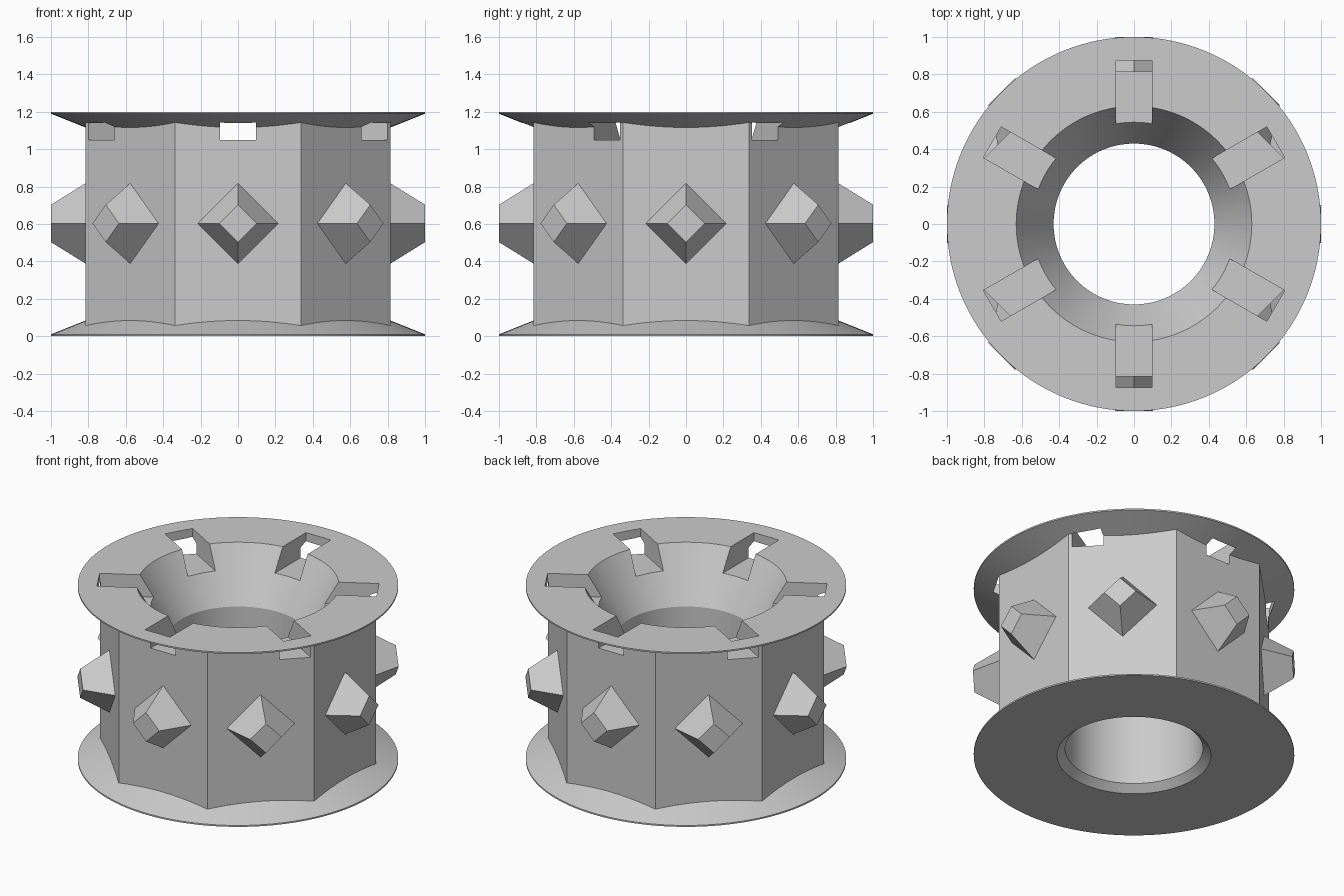
import bpy, bmesh, math
from mathutils import Matrix

cube = bpy.data.objects.get("Cube")
if cube:
    bpy.data.objects.remove(cube, do_unlink=True)

grey = bpy.data.materials.new("plain_grey")
grey.use_nodes = True
colour = (0.6, 0.6, 0.6, 1)
grey.diffuse_color = colour
grey.node_tree.nodes["Principled BSDF"].inputs["Base Color"].default_value = colour

HEIGHT = 1.2
APOTHEM = 0.815      # centre to each flat of the octagonal drum


def finish(name, bm):
    bmesh.ops.recalc_face_normals(bm, faces=bm.faces)
    mesh = bpy.data.meshes.new(name)
    bm.to_mesh(mesh)
    bm.free()
    mesh.materials.append(grey)
    obj = bpy.data.objects.new(name, mesh)
    bpy.context.collection.objects.link(obj)
    return obj


def lathe(name, profile, steps=128):
    bm = bmesh.new()
    verts = [bm.verts.new((r, 0, z)) for r, z in profile]
    edges = [bm.edges.new(pair) for pair in zip(verts, verts[1:])]
    bmesh.ops.spin(bm, geom=verts + edges, cent=(0, 0, 0), axis=(0, 0, 1),
                   angle=math.tau, steps=steps)
    bmesh.ops.remove_doubles(bm, verts=bm.verts, dist=1e-5)
    return finish(name, bm)


def boolean(target, tool, operation):
    mod = target.modifiers.new(operation.lower(), 'BOOLEAN')
    mod.operation = operation
    mod.solver = 'EXACT'
    mod.object = tool
    bpy.context.view_layer.objects.active = target
    bpy.ops.object.modifier_apply(modifier=mod.name)
    bpy.data.objects.remove(tool, do_unlink=True)


# Two thin-edged conical flanges joined by a round core
lower = [(0, 0), (1, 0), (1, 0.01), (0.78, 0.098)]
upper = [(r, HEIGHT - z) for r, z in reversed(lower)]
hub = lathe("flanged_hub", lower + upper)

# Octagonal drum between the flanges
bm = bmesh.new()
radius = APOTHEM / math.cos(math.pi / 8)
bmesh.ops.create_cone(bm, cap_ends=True, segments=8, radius1=radius, radius2=radius,
                      depth=HEIGHT - 0.06,
                      matrix=Matrix.Translation((0, 0, HEIGHT / 2))
                      @ Matrix.Rotation(math.pi / 8, 4, 'Z'))
boolean(hub, finish("octagon_drum", bm), 'UNION')

# Central bore: chamfer below, funnel above
bore = lathe("bore_cutter", [(0, -0.045), (0.53, -0.045), (0.43, 0.045),
                             (0.43, 0.85), (0.687, 1.3), (0, 1.3)])
boolean(hub, bore, 'DIFFERENCE')

# Six radial slots through the funnel rim and the drum wall
for i in range(6):
    bm = bmesh.new()
    inner, outer, floor, top = 0.3, 0.875, 1.05, 1.3
    place = (Matrix.Rotation(math.radians(30 + 60 * i), 4, 'Z')
             @ Matrix.Translation(((inner + outer) / 2, 0, (floor + top) / 2))
             @ Matrix.Diagonal((outer - inner, 0.19, top - floor, 1)))
    bmesh.ops.create_cube(bm, size=1, matrix=place)
    boolean(hub, finish("slot_cutter", bm), 'DIFFERENCE')

bpy.ops.object.select_all(action='DESELECT')
hub.select_set(True)
bpy.context.view_layer.objects.active = hub
bpy.ops.object.shade_smooth_by_angle(angle=math.radians(20))

# A blunt diamond stud on each flat of the drum
for i in range(8):
    bm = bmesh.new()
    base = APOTHEM - 0.01
    place = (Matrix.Rotation(math.tau * i / 8, 4, 'Z')
             @ Matrix.Translation(((base + 1) / 2, 0, HEIGHT / 2 + 0.003))
             @ Matrix.Rotation(math.pi / 2, 4, 'Y'))
    bmesh.ops.create_cone(bm, cap_ends=True, segments=4, radius1=0.221, radius2=0.1,
                          depth=1 - base, matrix=place)
    finish(f"stud_{i + 1}", bm)
